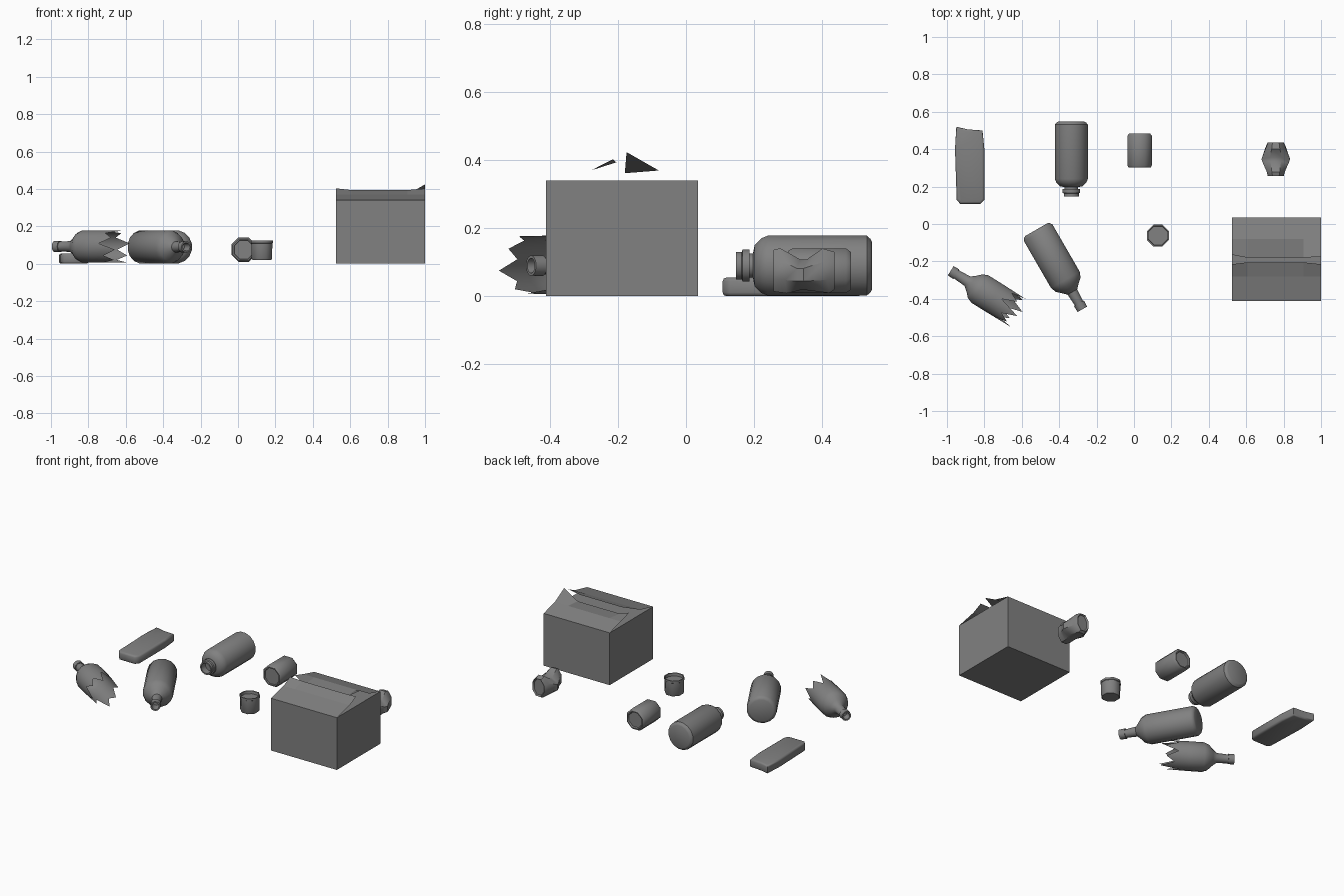
import bpy, bmesh
from math import sin, cos, pi, radians
from mathutils import Vector

cube = bpy.data.objects.get("Cube")
if cube:
    bpy.data.objects.remove(cube, do_unlink=True)

grey = bpy.data.materials.new("plain grey")
grey.use_nodes = True
grey.diffuse_color = (0.22, 0.22, 0.22, 1)
grey.node_tree.nodes["Principled BSDF"].inputs["Base Color"].default_value = (0.22, 0.22, 0.22, 1)


def finish(name, bm, smooth=None):
    """Turn a bmesh into a named object, smooth below the given angle."""
    bmesh.ops.recalc_face_normals(bm, faces=bm.faces)
    mesh = bpy.data.meshes.new(name)
    bm.to_mesh(mesh)
    bm.free()
    mesh.materials.append(grey)
    obj = bpy.data.objects.new(name, mesh)
    bpy.context.collection.objects.link(obj)
    if smooth:
        bpy.ops.object.select_all(action='DESELECT')
        obj.select_set(True)
        bpy.context.view_layer.objects.active = obj
        bpy.ops.object.shade_smooth_by_angle(angle=radians(smooth))
    return obj


def lathe(name, start, axis, profile, sides, smooth=40, open_end=False, shape=None):
    """Sweep (distance, radius) rings along an axis; shape may move each point."""
    axis = Vector(axis).normalized()
    side = axis.cross((0, 0, 1)) if abs(axis.z) < 0.9 else Vector((1, 0, 0))
    side.normalize()
    up = side.cross(axis)
    bm = bmesh.new()
    rings = []
    for i, (t, r) in enumerate(profile):
        ring = []
        for k in range(sides):
            a = 2 * pi * (k + 0.5) / sides
            d, u, v = t, r * cos(a), r * sin(a)
            if shape:
                d, u, v = shape(i, k, d, u, v)
            ring.append(bm.verts.new(Vector(start) + axis * d + side * u + up * v))
        rings.append(ring)
    for a, b in zip(rings, rings[1:]):
        for k in range(sides):
            j = (k + 1) % sides
            bm.faces.new((a[k], a[j], b[j], b[k]))
    bm.faces.new(rings[0])
    if not open_end:
        bm.faces.new(rings[-1])
    return finish(name, bm, smooth)


# Cardboard box: walls, floor and flat inner flaps
x0, x1, y0, y1, top = 0.525, 1.0, -0.412, 0.035, 0.34
bm = bmesh.new()
bmesh.ops.create_cube(bm, size=1)
for v in bm.verts:
    v.co = (x1 if v.co.x > 0 else x0, y1 if v.co.y > 0 else y0, top if v.co.z > 0 else 0)
finish("box_body", bm)


def flap(name, rows):
    """Bent sheet: each row holds (y, z) at the left end, middle and right end."""
    bm = bmesh.new()
    grid = []
    for left, mid, right in rows:
        pts = (left, mid, mid, right)
        grid.append([bm.verts.new((x0 + (x1 - x0) * f, y, z))
                     for f, (y, z) in zip((0, 0.17, 0.8, 1), pts)])
    for a, b in zip(grid, grid[1:]):
        for k in range(3):
            bm.faces.new((a[k], a[k + 1], b[k + 1], b[k]))
    finish(name, bm)


flap("front_flap", [[(y0, top)] * 3, [(-0.28, 0.37)] * 3,
                    [(-0.215, 0.403), (-0.205, 0.394), (-0.215, 0.402)]])
flap("back_flap", [[(y1, top)] * 3, [(-0.08, 0.37)] * 3,
                   [(-0.165, 0.395), (-0.18, 0.362), (-0.175, 0.424)]])

# Large jug lying on its side, mouth to the front
lathe("jug", (-0.335, 0.547, 0.09), (0, -1, 0),
      [(0, 0.072), (0.004, 0.08), (0.015, 0.09), (0.306, 0.09), (0.325, 0.082),
       (0.345, 0.062), (0.35, 0.036), (0.36, 0.036), (0.36, 0.048), (0.38, 0.048),
       (0.383, 0.041), (0.4, 0.041), (0.4, 0.033), (0.36, 0.03)], 16)

# Whole bottle lying at an angle
lathe("whole_bottle", (-0.522, -0.03, 0.09), (0.5, -0.866, 0),
      [(0, 0.07), (0.005, 0.08), (0.018, 0.09), (0.31, 0.09), (0.34, 0.078),
       (0.365, 0.05), (0.385, 0.03), (0.455, 0.025), (0.455, 0.031), (0.492, 0.03),
       (0.492, 0.022), (0.44, 0.018)], 16)

# Broken bottle: jagged open end made by varying the last ring
shards = (0.33, 0.40, 0.35, 0.43, 0.31, 0.39, 0.34, 0.42)


def jag(i, k, d, u, v):
    if i == 10:
        d = shards[k % 8] + (0.012 if k > 7 else 0)
    return d, u, v


lathe("broken_bottle", (-0.98, -0.25, 0.092), (0.848, -0.53, 0),
      [(0.04, 0.018), (0, 0.021), (0, 0.03), (0.035, 0.031), (0.035, 0.026),
       (0.105, 0.03), (0.13, 0.05), (0.155, 0.076), (0.185, 0.088), (0.27, 0.088),
       (0.4, 0.086)], 16, open_end=True, shape=jag)

# Whole can lying on its side, with recessed ends
lathe("whole_can", (0.03, 0.485, 0.075), (0, -1, 0),
      [(0.01, 0.05), (0, 0.054), (0, 0.06), (0.014, 0.071), (0.172, 0.071),
       (0.184, 0.063), (0.184, 0.056), (0.176, 0.054)], 8, smooth=50)

# Small tin standing up, with an open top
lathe("small_tin", (0.128, -0.062, 0.02), (0, 0, 1),
      [(0, 0.054), (0.008, 0.059), (0.088, 0.06), (0.09, 0.063), (0.103, 0.063),
       (0.103, 0.056), (0.085, 0.054)], 8, smooth=50)


# Crushed can: narrow ends, wide creased middle
def crush(i, k, d, u, v):
    wide = (0.7, 0.75, 0.8, 1.22, 1.1, 0.75, 0.7, 0.65)[i]
    if i in (3, 4):
        v = v * 0.72 - 0.012
        d += 0.25 * abs(u) - 0.01
    elif i in (2, 5):
        d += 0.15 * v
    return d, u * wide, v


lathe("crushed_can", (0.758, 0.437, 0.075), (0, -1, 0),
      [(0.01, 0.054), (0, 0.06), (0.025, 0.071), (0.085, 0.068), (0.105, 0.068),
       (0.15, 0.072), (0.18, 0.066), (0.172, 0.058)], 8, smooth=35, shape=crush)

# Flattened carton with softened edges
outline = [(-0.95, 0.52), (-0.89, 0.506), (-0.81, 0.5), (-0.8, 0.4), (-0.8, 0.13),
           (-0.82, 0.108), (-0.93, 0.108), (-0.948, 0.13), (-0.957, 0.4)]
bm = bmesh.new()
base = bm.faces.new([bm.verts.new((x, y, 0)) for x, y in outline])
ext = bmesh.ops.extrude_face_region(bm, geom=[base])
for v in ext["geom"]:
    if isinstance(v, bmesh.types.BMVert):
        v.co.z = 0.055
rims = [e for e in bm.edges if abs(e.verts[0].co.z - e.verts[1].co.z) < 0.001]
bmesh.ops.bevel(bm, geom=rims, offset=0.011, segments=2, affect='EDGES', profile=0.5)
finish("flattened_carton", bm, 60)
